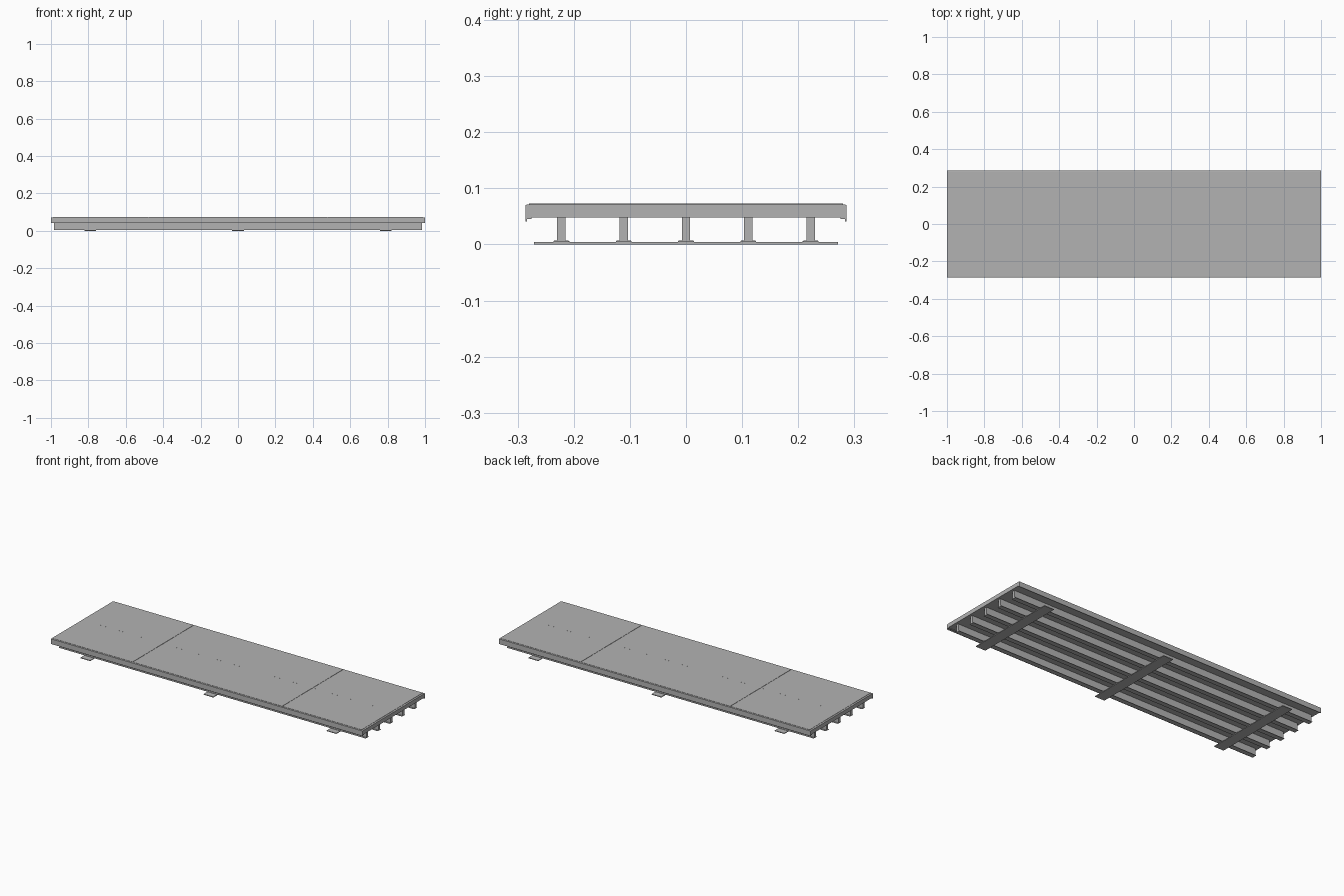
import bpy, bmesh

if "Cube" in bpy.data.objects:
    bpy.data.objects.remove(bpy.data.objects["Cube"])

mat = bpy.data.materials.new("concrete_grey")
mat.diffuse_color = (0.45, 0.45, 0.45, 1)
mat.use_nodes = True
mat.node_tree.nodes["Principled BSDF"].inputs["Base Color"].default_value = mat.diffuse_color


def extrude_profile(name, profile, half_len, y=0.0, x=0.0):
    """Sweep a closed (y, z) profile along x."""
    bm = bmesh.new()
    ends = [[bm.verts.new((x + sx * half_len, y + py, pz)) for py, pz in profile]
            for sx in (-1, 1)]
    a, b = ends
    n = len(profile)
    bm.faces.new(a)
    bm.faces.new(b[::-1])
    for i in range(n):
        j = (i + 1) % n
        bm.faces.new((a[j], a[i], b[i], b[j]))
    bmesh.ops.recalc_face_normals(bm, faces=bm.faces)
    me = bpy.data.meshes.new(name)
    bm.to_mesh(me)
    bm.free()
    me.materials.append(mat)
    ob = bpy.data.objects.new(name, me)
    bpy.context.collection.objects.link(ob)
    return ob


def mirrored(half):
    return half + [(-y, z) for y, z in reversed(half)]


def box(name, x0, x1, half_y, z0, z1):
    return extrude_profile(name, mirrored([(half_y, z0), (half_y, z1)]),
                           (x1 - x0) / 2, x=(x0 + x1) / 2)


# Deck slab with drip lips along both long edges
extrude_profile("deck_slab", mirrored([
    (0.275, 0.048), (0.275, 0.045), (0.283, 0.045), (0.283, 0.041),
    (0.286, 0.041), (0.286, 0.0705), (0.280, 0.0715)]), 1.0)

# Road surface in three panels with narrow joints
edges = [-0.99, -0.48, 0.48, 0.99]
for i in range(3):
    box(f"road_panel_{i + 1}", edges[i] + 0.001, edges[i + 1] - 0.001,
        0.280, 0.0712, 0.0730)

# Dashed centre line
for i in range(15):
    c = -0.861 + i * 0.123
    box(f"lane_dash_{i + 1}", c - 0.025, c + 0.025, 0.002, 0.0728, 0.0733)

# Five girders with a wide bottom flange
girder = mirrored([(0.014, 0.004), (0.014, 0.0065), (0.0075, 0.0075), (0.0075, 0.0485)])
for i in range(5):
    extrude_profile(f"girder_{i + 1}", girder, 0.985, y=(i - 2) * 0.111)

# Cross plates beneath the girders
for i, x in enumerate((-0.79, 0.0, 0.79)):
    box(f"cross_plate_{i + 1}", x - 0.031, x + 0.031, 0.271, 0.0, 0.0042)
